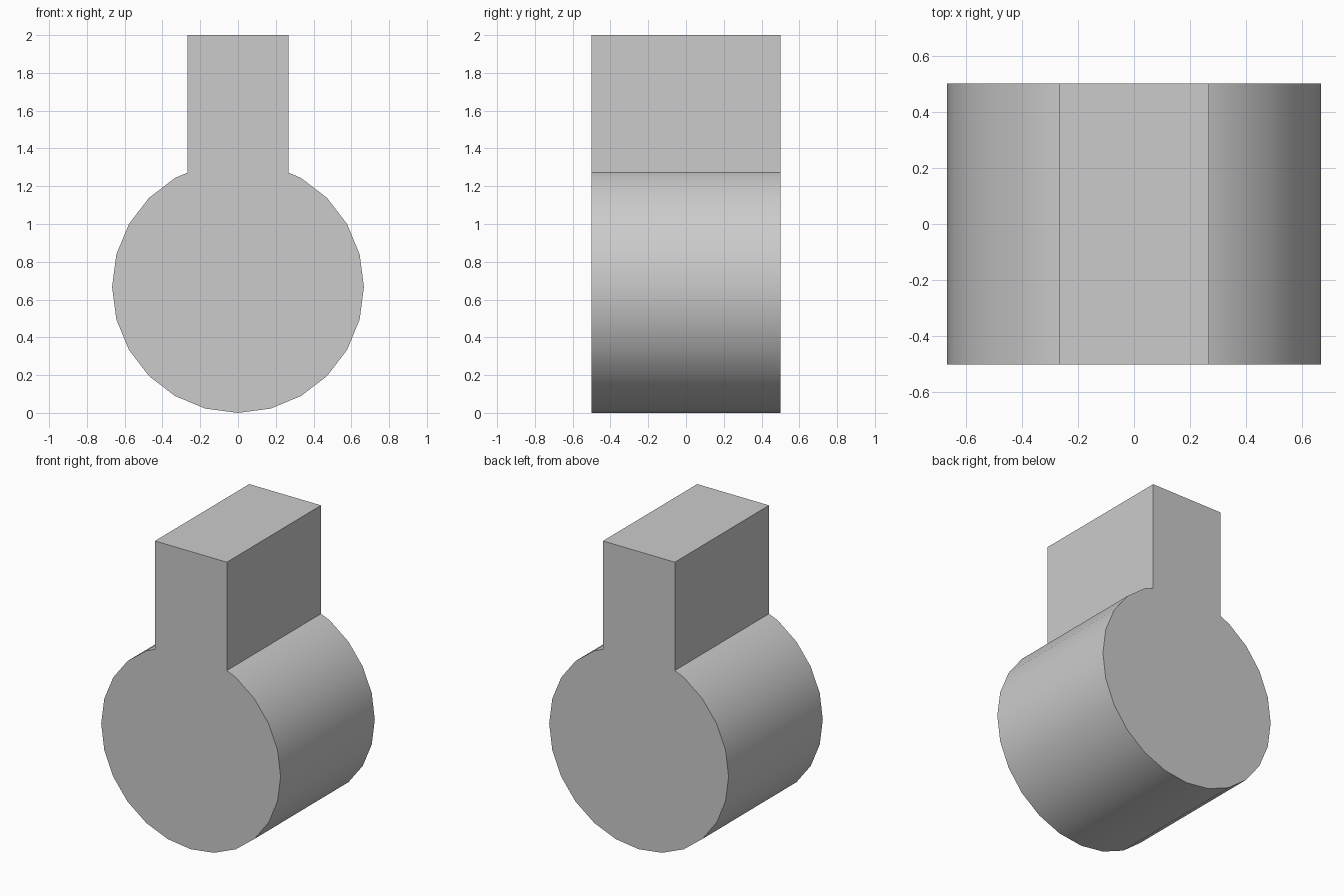
import bpy, bmesh, math

if "Cube" in bpy.data.objects:
    bpy.data.objects.remove(bpy.data.objects["Cube"])

R = 2 / 3          # round body radius
HALF_STEM = 0.267  # half width of the square stem
DEPTH = 1.0
SIDES = 24

# Keyhole outline: stem top, then clockwise round the body from 30 to 330 degrees
arc = [(R * math.sin(math.radians(a)), R + R * math.cos(math.radians(a)))
       for a in range(30, 331, 360 // SIDES)]
shoulder = 1.272
outline = ([(-HALF_STEM, shoulder), (-HALF_STEM, 2), (HALF_STEM, 2), (HALF_STEM, shoulder)]
           + arc)

# Extrude the outline from front to back
bm = bmesh.new()
face = bm.faces.new([bm.verts.new((x, -DEPTH / 2, z)) for x, z in outline])
new = bmesh.ops.extrude_face_region(bm, geom=[face])["geom"]
bmesh.ops.translate(bm, vec=(0, DEPTH, 0),
                    verts=[v for v in new if isinstance(v, bmesh.types.BMVert)])
bmesh.ops.recalc_face_normals(bm, faces=bm.faces)

mesh = bpy.data.meshes.new("keyhole_block")
bm.to_mesh(mesh)
bm.free()
block = bpy.data.objects.new("keyhole_block", mesh)
bpy.context.collection.objects.link(block)

# Smooth round side, crisp stem and end faces
bpy.context.view_layer.objects.active = block
block.select_set(True)
bpy.ops.object.shade_smooth_by_angle(angle=math.radians(30))
